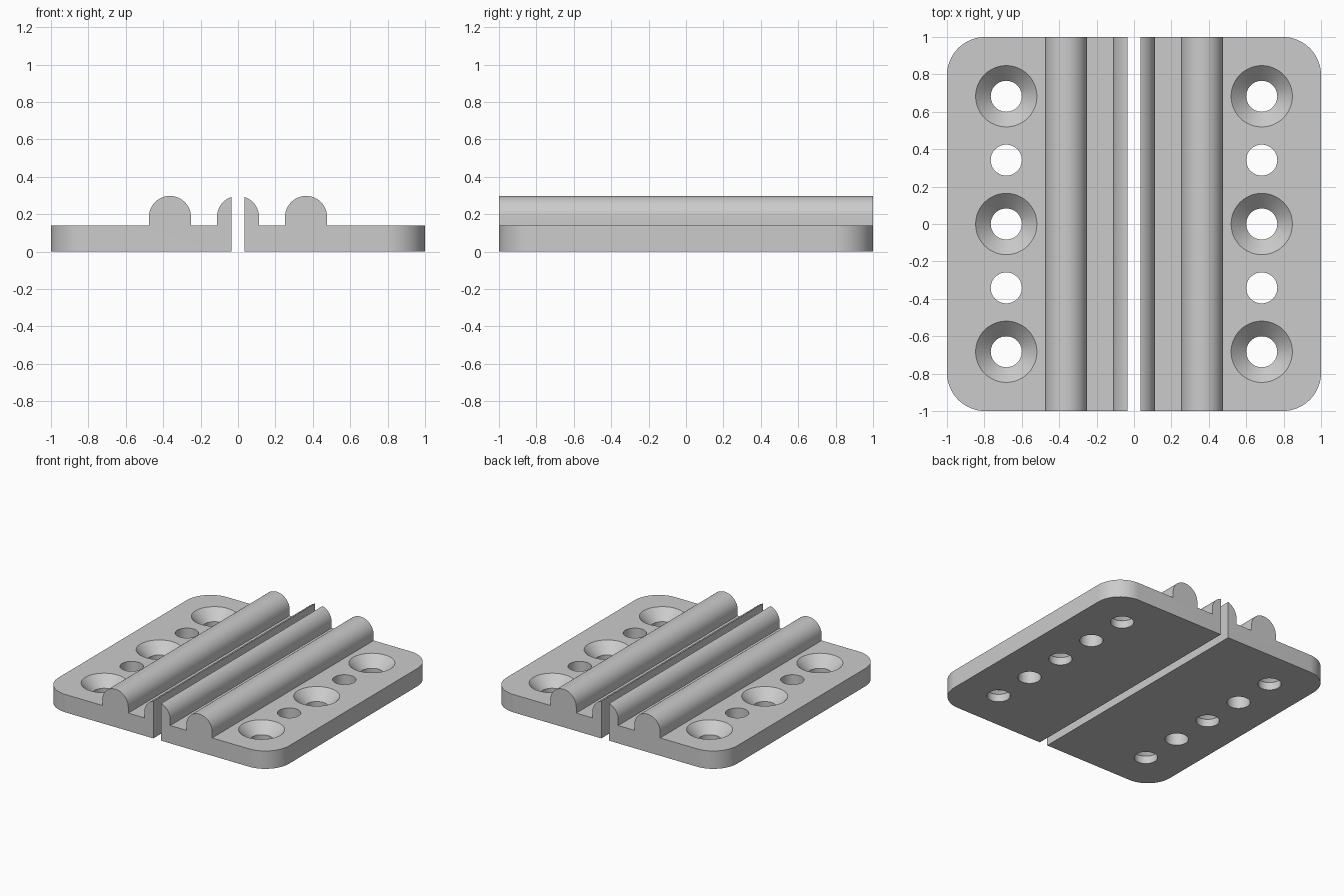
import bpy, bmesh, math
from mathutils import Matrix, Vector

cube = bpy.data.objects.get("Cube")
if cube:
    bpy.data.objects.remove(cube, do_unlink=True)

# Main dimensions
BASE_H, SHOULDER, RIDGE_R = 0.14, 0.185, 0.1125
GAP, RIDGE_X, CORNER_R = 0.034, 0.364, 0.205
HOLE_X, HOLE_STEP, HOLE_R, SINK_R, SINK_Z = 0.683, 0.3415, 0.083, 0.164, 0.06

grey = bpy.data.materials.new("plain grey")
grey.use_nodes = True
grey.diffuse_color = (0.6, 0.6, 0.6, 1)
grey.node_tree.nodes["Principled BSDF"].inputs["Base Color"].default_value = (0.6, 0.6, 0.6, 1)


def make_object(name, bm):
    bmesh.ops.recalc_face_normals(bm, faces=bm.faces)
    mesh = bpy.data.meshes.new(name)
    bm.to_mesh(mesh)
    bm.free()
    mesh.materials.append(grey)
    obj = bpy.data.objects.new(name, mesh)
    bpy.context.collection.objects.link(obj)
    return obj


def arc(cx, start, end, steps=24):
    """Rounded ridge top, from one angle to another."""
    angles = [start + (end - start) * i / steps for i in range(steps + 1)]
    return [(cx + RIDGE_R * math.cos(a), SHOULDER + RIDGE_R * math.sin(a)) for a in angles]


def half_profile():
    """Cross-section: flat plate, full ridge, and the half rib beside the gap."""
    pts = [(GAP, 0), (1, 0), (1, BASE_H), (RIDGE_X + RIDGE_R, BASE_H)]
    pts += arc(RIDGE_X, 0, math.pi)
    pts += [(RIDGE_X - RIDGE_R, BASE_H), (RIDGE_R, BASE_H)]
    pts += arc(0, 0, math.acos(GAP / RIDGE_R), 12)
    return pts


def screw_cutters():
    """Row of alternating countersunk and plain holes."""
    bm = bmesh.new()

    def cone(r1, r2, z1, z2, y):
        bmesh.ops.create_cone(bm, cap_ends=True, segments=48, radius1=r1, radius2=r2, depth=z2 - z1,
                              matrix=Matrix.Translation((HOLE_X, y, (z1 + z2) / 2)))

    for i in range(-2, 3):
        y = i * HOLE_STEP
        if i % 2:
            cone(HOLE_R, HOLE_R, -0.05, 0.2, y)
        else:
            # A lathe profile keeps each countersunk cutter one closed solid
            extra = 0.02
            slope = (SINK_R - HOLE_R) / (BASE_H - SINK_Z)
            rings = []
            for r, z in ((HOLE_R, -0.05), (HOLE_R, SINK_Z), (SINK_R + slope * extra, BASE_H + extra)):
                rings.append([bm.verts.new((HOLE_X + r * math.cos(k * math.tau / 48),
                                            y + r * math.sin(k * math.tau / 48), z)) for k in range(48)])
            for low, high in zip(rings, rings[1:]):
                for k in range(48):
                    n = (k + 1) % 48
                    bm.faces.new((low[k], low[n], high[n], high[k]))
            bm.faces.new(rings[0][::-1])
            bm.faces.new(rings[-1])
    return make_object("screw_hole_cutter", bm)


# Left half: extrude the cross-section front to back
bm = bmesh.new()
end = bm.faces.new([bm.verts.new((x, -1, z)) for x, z in half_profile()])
extruded = bmesh.ops.extrude_face_region(bm, geom=[end])
bmesh.ops.translate(bm, vec=Vector((0, 2, 0)),
                    verts=[v for v in extruded["geom"] if isinstance(v, bmesh.types.BMVert)])
bmesh.ops.recalc_face_normals(bm, faces=bm.faces)

# Round the outer corners
corners = [e for e in bm.edges if all(v.co.x > 0.99 for v in e.verts)
           and abs(e.verts[0].co.z - e.verts[1].co.z) > 0.1]
bmesh.ops.bevel(bm, geom=corners, offset=CORNER_R, segments=16, profile=0.5, affect='EDGES')
left = make_object("left_plate", bm)

# Drill the holes
cutter = screw_cutters()
cutter.hide_render = True
drill = left.modifiers.new("screw holes", 'BOOLEAN')
drill.operation = 'DIFFERENCE'
drill.solver = 'EXACT'
drill.object = cutter
bpy.context.view_layer.objects.active = left
bpy.ops.object.modifier_apply(modifier=drill.name)
bpy.data.objects.remove(cutter, do_unlink=True)

# Right half mirrors the left
bm = bmesh.new()
bm.from_mesh(left.data)
bmesh.ops.scale(bm, vec=(-1, 1, 1), verts=bm.verts)
right = make_object("right_plate", bm)

# Smooth curves, crisp edges
bpy.ops.object.select_all(action='DESELECT')
for plate in (left, right):
    plate.select_set(True)
bpy.context.view_layer.objects.active = left
bpy.ops.object.shade_smooth_by_angle(angle=math.radians(30))
